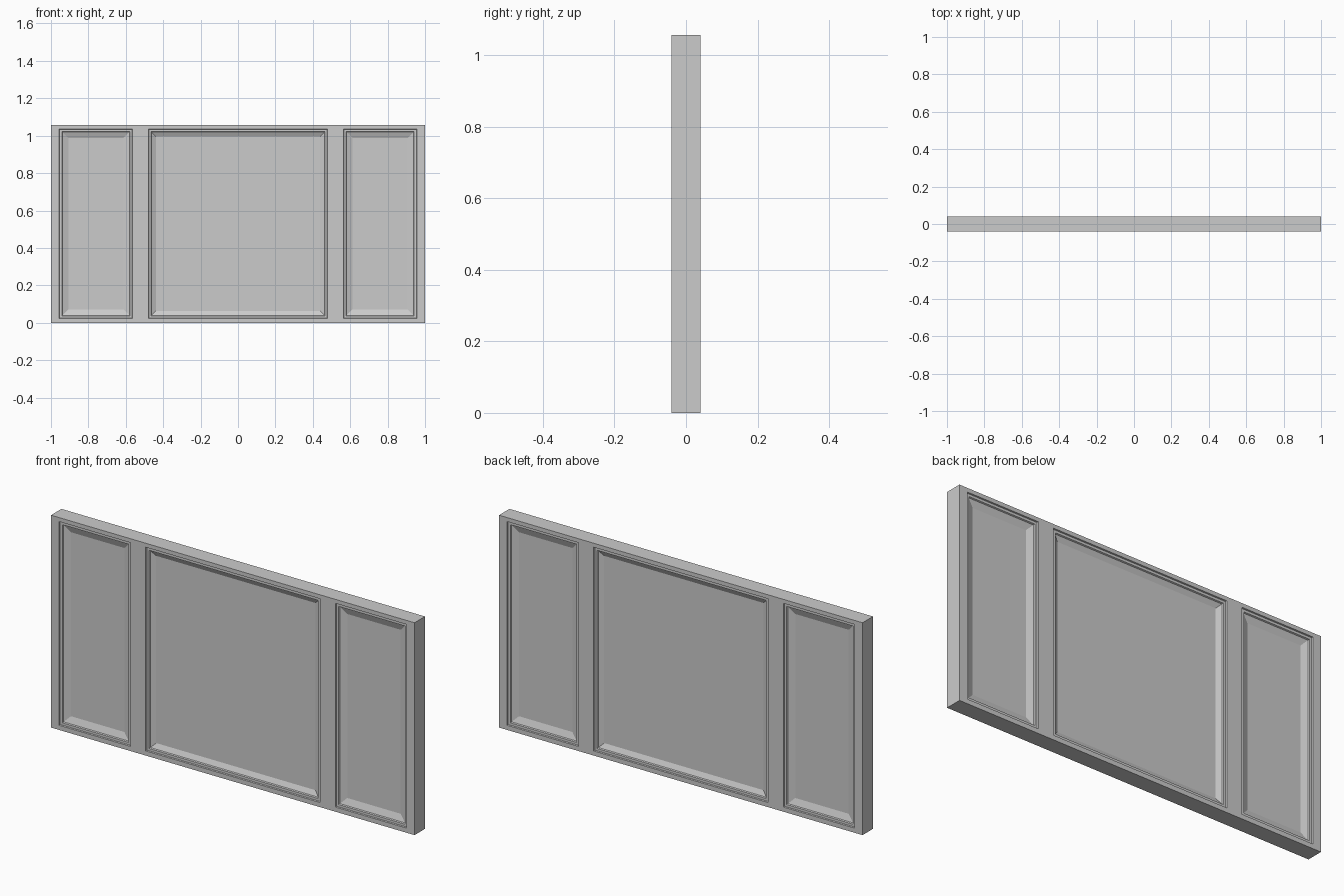
import bpy, bmesh

if "Cube" in bpy.data.objects:
    bpy.data.objects.remove(bpy.data.objects["Cube"])

H, D = 1.056, 0.041
XS = [-1.0, -0.956, -0.564, -0.479, 0.479, 0.564, 0.956, 1.0]
ZS = [0.0, 0.023, 1.036, H]

bm = bmesh.new()

# front sheet of stiles, rails and panel openings
grid = [[bm.verts.new((x, -D, z)) for z in ZS] for x in XS]
panels = []
for i in range(len(XS) - 1):
    for j in range(len(ZS) - 1):
        f = bm.faces.new((grid[i][j], grid[i + 1][j], grid[i + 1][j + 1], grid[i][j + 1]))
        if j == 1 and i in (1, 3, 5):
            panels.append((f, 0.024 if i == 3 else 0.032))
bm.normal_update()

# outer edge of the slab, back to the middle plane
rim = [e for e in bm.edges if e.is_boundary]
ext = bmesh.ops.extrude_edge_only(bm, edges=rim)
for v in ext["geom"]:
    if isinstance(v, bmesh.types.BMVert):
        v.co.y = 0.0
bm.normal_update()

# stepped moulding and sloped border around each sunken panel
for f, slope in panels:
    for width, depth in ((0.002, -0.006), (0.012, 0.0), (0.003, -0.006), (slope, -0.012)):
        bmesh.ops.inset_region(bm, faces=[f], thickness=width, depth=depth,
                               use_even_offset=True)
        bm.normal_update()

bmesh.ops.recalc_face_normals(bm, faces=bm.faces[:])
# the open half shell must face the front
bm.normal_update()
if panels[0][0].normal.y > 0:
    bmesh.ops.reverse_faces(bm, faces=bm.faces[:])

mesh = bpy.data.meshes.new("wall_panel")
bm.to_mesh(mesh)
bm.free()
panel = bpy.data.objects.new("wall_panel", mesh)
bpy.context.collection.objects.link(panel)

# same panelling on the back
mirror = panel.modifiers.new("back_side", 'MIRROR')
mirror.use_axis = (False, True, False)
mirror.use_clip = True
